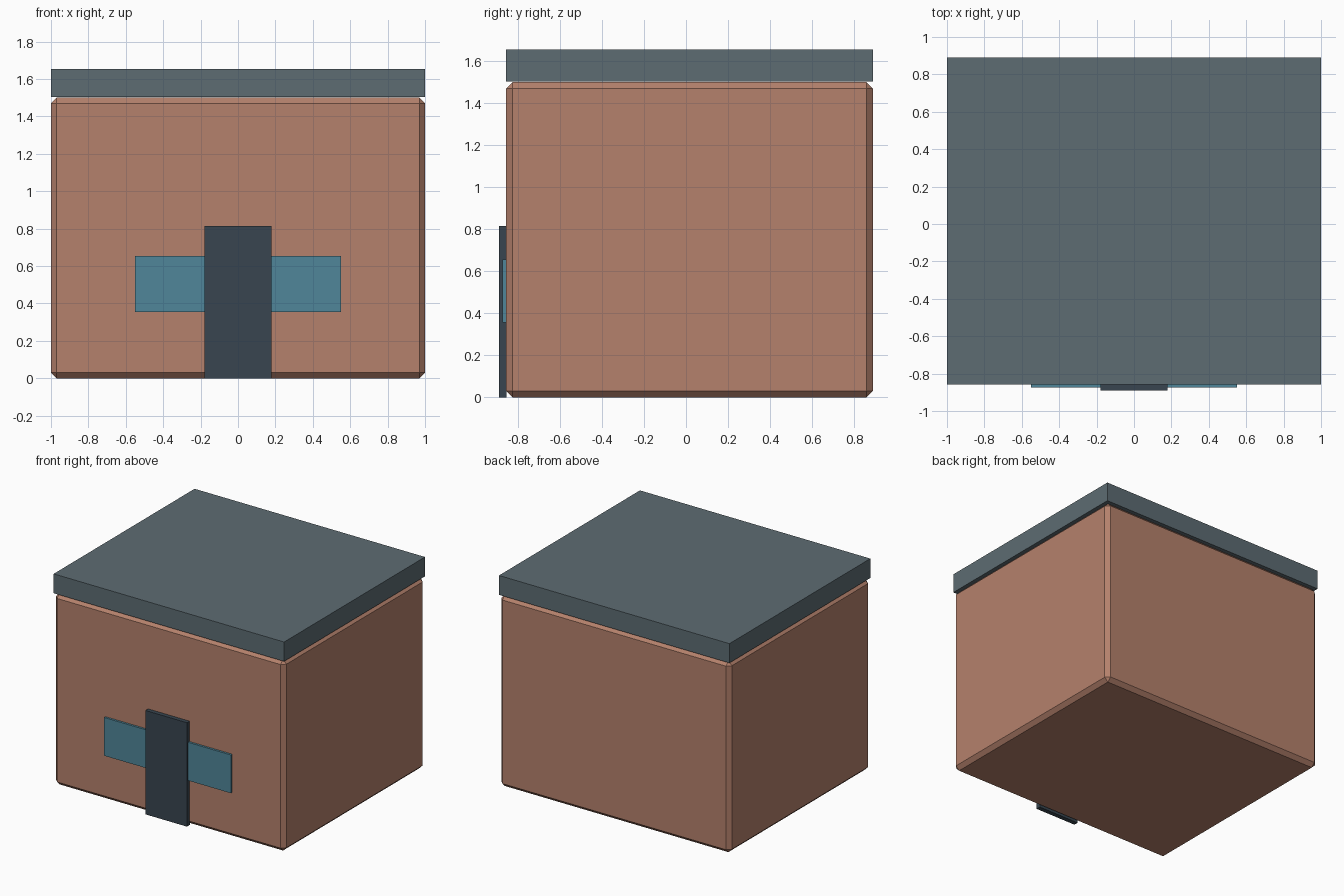
import bpy

if "Cube" in bpy.data.objects:
    bpy.data.objects.remove(bpy.data.objects["Cube"])


def material(name, rgb):
    mat = bpy.data.materials.new(name)
    mat.diffuse_color = (*rgb, 1)
    mat.use_nodes = True
    mat.node_tree.nodes["Principled BSDF"].inputs["Base Color"].default_value = mat.diffuse_color
    return mat


def box(name, lo, hi, mat, chamfer=0):
    """Axis-aligned box between two corners, with optional flat chamfer."""
    centre = [(a + b) / 2 for a, b in zip(lo, hi)]
    bpy.ops.mesh.primitive_cube_add(size=1, location=centre)
    obj = bpy.context.object
    obj.name = name
    obj.scale = [b - a for a, b in zip(lo, hi)]
    bpy.ops.object.transform_apply(location=False, rotation=False, scale=True)
    obj.data.materials.append(mat)
    if chamfer:
        bevel = obj.modifiers.new("chamfer", 'BEVEL')
        bevel.width = chamfer
        bevel.segments = 1
    return obj


clay = material("clay", (0.46, 0.22, 0.15))
slate = material("slate", (0.11, 0.15, 0.17))
dark = material("dark", (0.04, 0.06, 0.08))
glass = material("glass", (0.08, 0.24, 0.32))

FRONT, BACK = -0.857, 0.89

# Chamfered main block and flat roof slab
box("walls", (-1, FRONT, 0), (1, BACK, 1.5), clay, 0.03)
box("roof", (-1, FRONT, 1.503), (1, BACK, 1.655), slate)

# Door and the window strip running behind it
box("door", (-0.18, -0.89, 0), (0.18, -0.854, 0.815), dark)
box("window", (-0.55, -0.874, 0.355), (0.55, -0.854, 0.655), glass)
